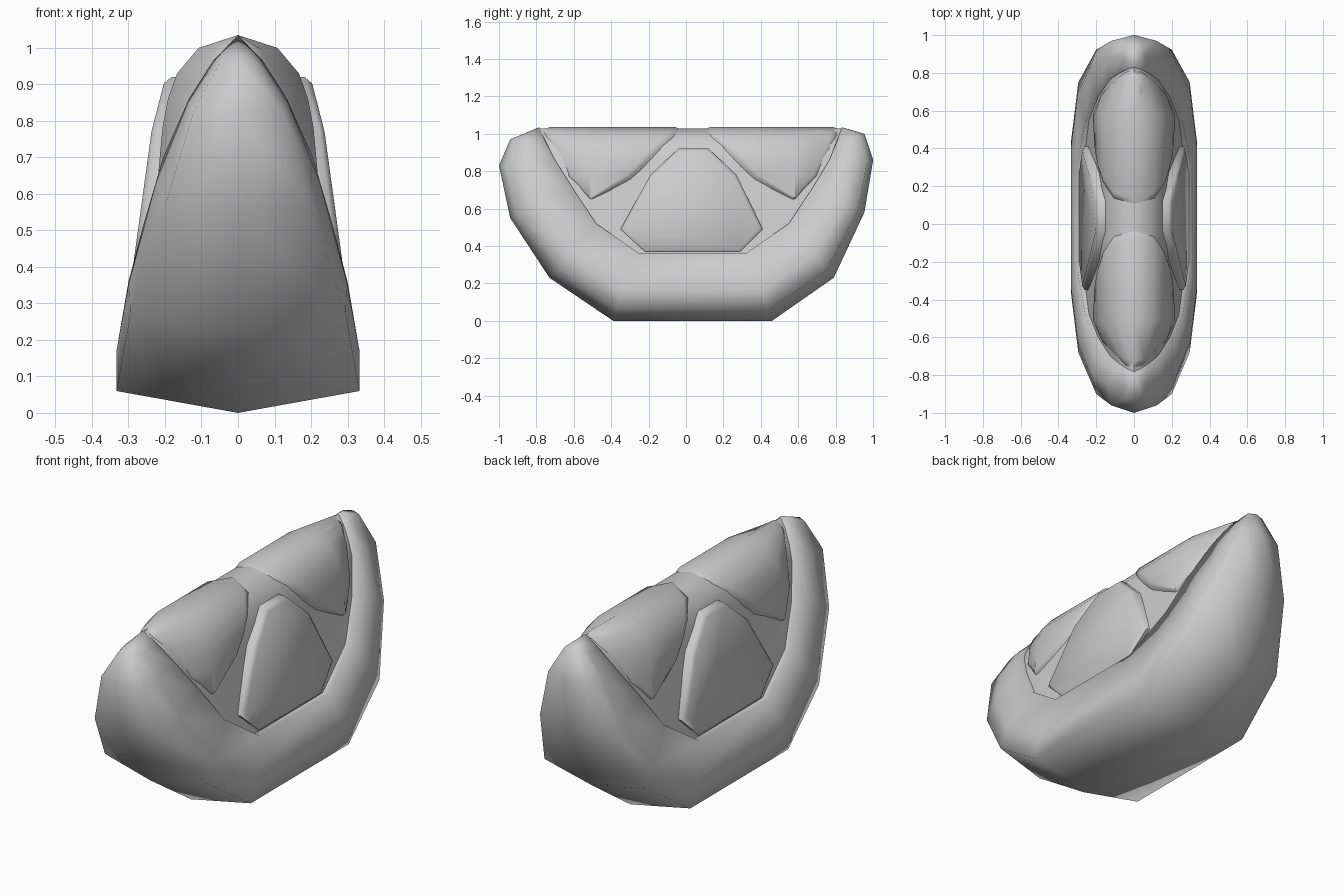
import bpy, bmesh, math

if "Cube" in bpy.data.objects:
    bpy.data.objects.remove(bpy.data.objects["Cube"])

MIDDLE = 0.035   # y of the core

grey = bpy.data.materials.new("plain_grey")
grey.use_nodes = True
colour = (0.6, 0.6, 0.6, 1)
grey.diffuse_color = colour
grey.node_tree.nodes["Principled BSDF"].inputs["Base Color"].default_value = colour


def interpolate(table, z):
    """Piecewise linear lookup in (z, value) pairs sorted by rising z."""
    if z <= table[0][0]:
        return table[0][1]
    for (low, a), (high, b) in zip(table, table[1:]):
        if z <= high:
            return a + (b - a) * (z - low) / (high - low)
    return table[-1][1]


def to_back(point):
    """Carry a front point to the slightly shorter back half."""
    x, y, z = point
    reach = MIDDLE - y
    if reach > 0.9 and z < 1:
        z += 0.03
    if reach > 0.72:
        reach = 0.72 + (reach - 0.72) * 0.78
    return (x, MIDDLE + reach, z)


def mirror_x(point):
    return (-point[0], point[1], point[2])


def both_sides(rows):
    """Continue rows that rise to the ridge down the other side."""
    return rows + [[mirror_x(p) for p in row] for row in reversed(rows[:-1])]


def loft(name, rows, angle, closed=False, caps=True):
    """Skin a list of equally long point rows."""
    bm = bmesh.new()
    grid = [[bm.verts.new(p) for p in row] for row in rows]
    count = len(rows[0])
    for first, second in zip(grid, grid[1:]):
        for i in range(count if closed else count - 1):
            j = (i + 1) % count
            bm.faces.new((first[i], first[j], second[j], second[i]))
    if caps:
        bm.faces.new(grid[0])
        bm.faces.new(grid[-1])
    bmesh.ops.remove_doubles(bm, verts=bm.verts, dist=0.0005)
    bmesh.ops.recalc_face_normals(bm, faces=bm.faces)
    mesh = bpy.data.meshes.new(name)
    bm.to_mesh(mesh)
    bm.free()
    mesh.materials.append(grey)
    obj = bpy.data.objects.new(name, mesh)
    bpy.context.collection.objects.link(obj)
    bpy.ops.object.select_all(action='DESELECT')
    obj.select_set(True)
    bpy.context.view_layer.objects.active = obj
    bpy.ops.object.shade_smooth_by_angle(angle=math.radians(angle))


def shrink(x, y, z, factor):
    """Move a point towards the long axis of the wedge."""
    return (x * factor, y, 0.5 + (z - 0.5) * factor)


# Rind: stations from tip to base, each keel, corner, side and inner edge
stations = [
    [(0, -0.785, 1.035)] * 4,
    [(0, -0.94, 0.97), (0.045, -0.92, 0.967), (0.06, -0.85, 0.97), (0.068, -0.755, 0.965)],
    [(0, -1, 0.83), (0.12, -0.96, 0.83), (0.137, -0.85, 0.85), (0.135, -0.7, 0.86)],
    [(0, -0.94, 0.55), (0.2, -0.9, 0.565), (0.225, -0.8, 0.63), (0.205, -0.6, 0.7)],
    [(0, -0.73, 0.23), (0.295, -0.68, 0.27), (0.298, -0.62, 0.36), (0.258, -0.48, 0.52)],
    [(0, -0.39, 0), (0.333, -0.37, 0.06), (0.333, -0.34, 0.17), (0.3, -0.25, 0.36)],
]


def rind_ring(station):
    x, y, z = station[-1]
    half = station[1:] + [(x * 0.8, y, z)]
    return [mirror_x(p) for p in reversed(half)] + [station[0]] + half


front_rings = [rind_ring(s) for s in stations]
back_rings = [[to_back(p) for p in ring] for ring in reversed(front_rings)]
loft("rind", front_rings + back_rings, 85, closed=True, caps=False)

# Pith: full in the middle, thinner where it meets the inner edge of the rind
pith_width = [(0.36, 0.27), (0.52, 0.236), (0.7, 0.198), (0.78, 0.184),
              (0.86, 0.17), (0.93, 0.148), (0.99, 0.1), (1.028, 0)]
pith_end_width = [(0.36, 0.268), (0.52, 0.238), (0.7, 0.19), (0.86, 0.125),
                  (0.965, 0.062), (1.028, 0)]
pith_end = [(0.36, -0.26), (0.52, -0.49), (0.78, -0.66), (1.028, -0.785)]
pith_rows = []
for z, x in pith_width:
    y = interpolate(pith_end, z)
    pith_rows.append([(interpolate(pith_end_width, z), y, z), (x, y * 0.6, z)])
front_ends, front_middles = zip(*both_sides(pith_rows))
loft("pith", [front_ends, front_middles, [to_back(p) for p in front_middles],
              [to_back(p) for p in front_ends]], 45, closed=True)

# End segments: rounded blocks over the top ridge, tapering towards the tip
segment_width = [(0.66, 0.218), (0.78, 0.207), (0.86, 0.192), (0.93, 0.167),
                 (1, 0.108), (1.035, 0)]
segment_tip_width = [(0.66, 0.213), (0.77, 0.172), (0.92, 0.094), (1, 0.045), (1.035, 0)]
outer_end = [(0.66, -0.515), (0.77, -0.62), (1.035, -0.765)]
inner_end = [(0.66, -0.5), (0.78, -0.3), (0.95, -0.13), (1.035, -0.02)]


def segment_row(x, z):
    a, b = interpolate(outer_end, z), interpolate(inner_end, z)
    tip = interpolate(segment_tip_width, z)
    span = b - a
    return [shrink(tip, a, z, 0.86), shrink(tip, a, z, 0.98),
            (tip + (x - tip) * 0.2, a + span * 0.05, z), (x, a + span * 0.35, z),
            (x, b - span * 0.05, z), shrink(x, b, z, 0.975), shrink(x, b, z, 0.86)]


front_rows = both_sides([segment_row(x, z) for z, x in segment_width])
loft("front_segment", front_rows, 50)
loft("back_segment", [[to_back(p) for p in row] for row in front_rows], 50)

# Side segments: bevelled plates standing proud of each cut face
outline = [(-0.22, 0.37), (-0.35, 0.49), (-0.19, 0.78), (-0.04, 0.92),
           (0.12, 0.92), (0.27, 0.78), (0.41, 0.49), (0.29, 0.37)]
side_face = [(0.37, 0.292), (0.83, 0.229), (0.92, 0.197)]
centre_z = 0.63


def side_ring(scale, sink):
    ring = []
    for y, z in outline:
        new_z = centre_z + (z - centre_z) * scale
        new_y = MIDDLE + (y - MIDDLE) * scale
        ring.append((interpolate(side_face, new_z) - sink, new_y, new_z))
    return ring


side_rings = [side_ring(1, 0.12), side_ring(1, 0.014), side_ring(0.94, 0)]
loft("left_segment", side_rings, 50, closed=True)
loft("right_segment", [[mirror_x(p) for p in ring] for ring in side_rings], 50, closed=True)
